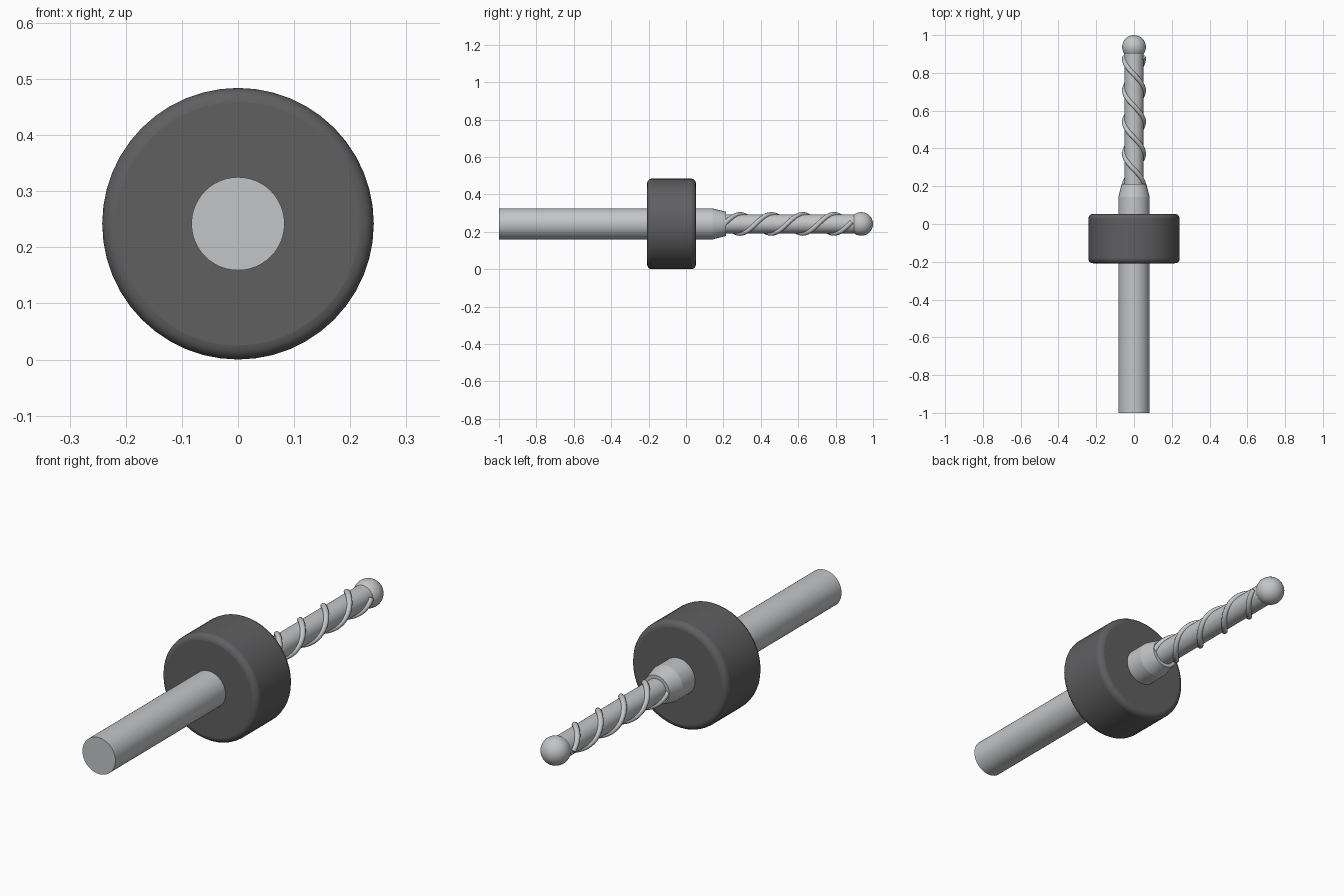
import bpy
import math
from mathutils import Vector

AXIS_Z = 0.242      # height of the tool axis
START, END = 0.205, 0.885
PITCH = 0.335

cube = bpy.data.objects.get("Cube")
if cube:
    bpy.data.objects.remove(cube, do_unlink=True)


def material(name, colour):
    mat = bpy.data.materials.new(name)
    mat.use_nodes = True
    mat.diffuse_color = (*colour, 1)
    mat.node_tree.nodes["Principled BSDF"].inputs["Base Color"].default_value = (*colour, 1)
    return mat


steel = material("steel grey", (0.55, 0.56, 0.57))
rubber = material("dark grey", (0.115, 0.115, 0.12))


def finish(name, mat):
    obj = bpy.context.object
    obj.name = name
    obj.data.materials.append(mat)
    return obj


def smooth(angle=35):
    bpy.ops.object.shade_smooth_by_angle(angle=math.radians(angle))


def turned(name, y0, y1, r0, r1, mat, sides=48):
    """Round part lying along y, radius r0 at y0 and r1 at y1."""
    bpy.ops.mesh.primitive_cone_add(
        vertices=sides, radius1=r0, radius2=r1, depth=y1 - y0,
        location=(0, (y0 + y1) / 2, AXIS_Z), rotation=(-math.pi / 2, 0, 0))
    smooth()
    return finish(name, mat)


# Shank, neck and cutting core
turned("shank", -1, 0.142, 0.083, 0.083, steel)
turned("neck_taper", 0.142, 0.213, 0.083, 0.065, steel)
turned("cutter_core", 0.2, 0.937, 0.05, 0.05, steel)

# Depth collar with rounded rims
collar = turned("depth_collar", -0.208, 0.053, 0.242, 0.242, rubber)
bevel = collar.modifiers.new("rounded_rim", 'BEVEL')
bevel.width = 0.025
bevel.segments = 4
bevel.limit_method = 'ANGLE'
bevel.angle_limit = math.radians(40)
bpy.ops.object.modifier_apply(modifier=bevel.name)
smooth()

# Ball tip
bpy.ops.mesh.primitive_uv_sphere_add(
    segments=32, ring_count=16, radius=0.063,
    location=(0, 0.937, AXIS_Z), rotation=(-math.pi / 2, 0, 0))
smooth()
finish("ball_tip", steel)


# Two raised spiral flutes, half a turn apart
def flute(name, phase, steps=96):
    curve = bpy.data.curves.new(name, 'CURVE')
    curve.dimensions = '3D'
    curve.bevel_depth = 0.0125
    curve.bevel_resolution = 3
    curve.use_fill_caps = True
    spline = curve.splines.new('POLY')
    spline.points.add(steps)
    for i, point in enumerate(spline.points):
        y = START + (END - START) * i / steps
        a = phase + math.tau * (y - START) / PITCH
        point.co = (*Vector((0.051 * math.cos(a), y, AXIS_Z + 0.051 * math.sin(a))), 1)
    obj = bpy.data.objects.new(name, curve)
    bpy.context.collection.objects.link(obj)
    bpy.ops.object.select_all(action='DESELECT')
    obj.select_set(True)
    bpy.context.view_layer.objects.active = obj
    bpy.ops.object.convert(target='MESH')
    smooth(50)
    finish(name, steel)


flute("spiral_flute_a", 0)
flute("spiral_flute_b", math.pi)
